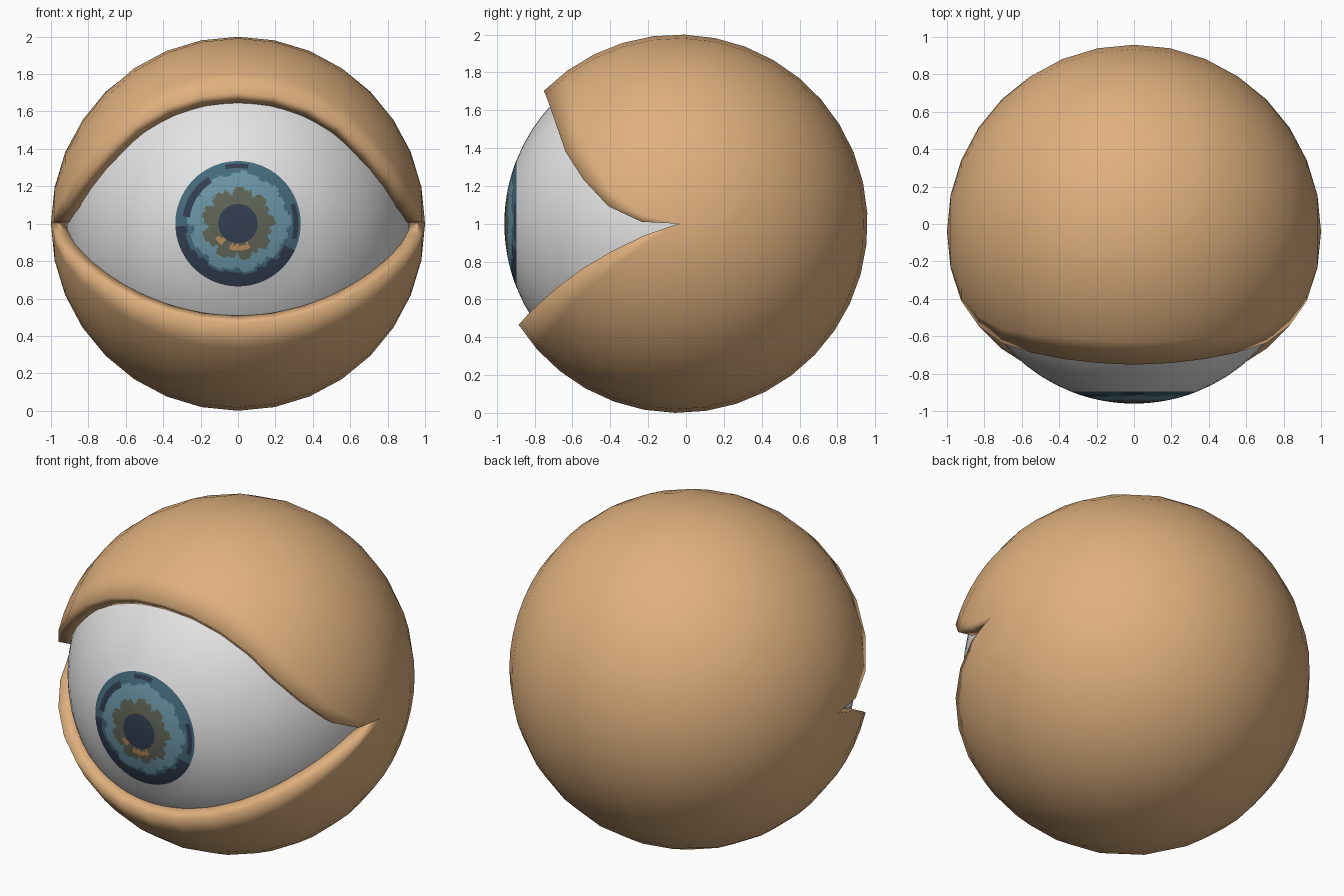
import bpy, bmesh, math
from mathutils import Vector

if "Cube" in bpy.data.objects:
    bpy.data.objects.remove(bpy.data.objects["Cube"])

C = Vector((0, -0.04, 1))      # common centre of eyeball and lids
R_EYE, R_LID, R_IN = 0.92, 1.0, 0.915
IRIS = math.asin(0.335 / R_EYE)


def material(name, rgb):
    m = bpy.data.materials.new(name)
    m.diffuse_color = (*rgb, 1)
    m.use_nodes = True
    m.node_tree.nodes["Principled BSDF"].inputs["Base Color"].default_value = m.diffuse_color
    return m


skin = material("skin", (0.74, 0.435, 0.208))
white = material("eye_white", (0.77, 0.77, 0.77))
iris_mats = [material("pupil_navy", (0.032, 0.048, 0.082)),
             material("iris_teal", (0.060, 0.147, 0.205)),
             material("iris_light_blue", (0.145, 0.300, 0.380)),
             material("iris_olive", (0.118, 0.130, 0.095)),
             material("iris_orange", (0.52, 0.27, 0.11))]


def finish(name, bm, mats):
    me = bpy.data.meshes.new(name)
    bm.to_mesh(me)
    bm.free()
    for p in me.polygons:
        p.use_smooth = True
    for m in mats:
        me.materials.append(m)
    ob = bpy.data.objects.new(name, me)
    bpy.context.collection.objects.link(ob)
    return ob


def face(bm, vs):
    vs = list(dict.fromkeys(vs))
    if len(vs) > 2:
        return bm.faces.new(vs)


# Sphere zone around the front (-y) axis, between two polar angles
def zone(name, t0, t1, rings, segs, mats, rule=None):
    bm = bmesh.new()
    grid = []
    for i in range(rings + 1):
        t = t0 + (t1 - t0) * i / rings
        s, c = math.sin(t) * R_EYE, math.cos(t) * R_EYE
        if s < 1e-6:
            grid.append([bm.verts.new(C + Vector((0, -c, 0)))] * segs)
        else:
            grid.append([bm.verts.new(C + Vector((s * math.cos(a), -c, s * math.sin(a))))
                         for a in (2 * math.pi * j / segs for j in range(segs))])
    for i in range(rings):
        for j in range(segs):
            k = (j + 1) % segs
            f = face(bm, [grid[i][j], grid[i + 1][j], grid[i + 1][k], grid[i][k]])
            if rule:
                r = R_EYE * math.sin(t0 + (t1 - t0) * (i + 0.5) / rings)
                f.material_index = rule(r, 360 * (j + 0.5) / segs)
    return finish(name, bm, mats)


# Iris pattern: ragged rings with a few patches (r = radius, a = degrees)
def iris_rule(r, a):
    q = math.radians(a)
    jag = 0.5 * math.sin(9 * q + 1) + 0.3 * math.sin(17 * q) + 0.3 * math.sin(26 * q + 2)
    if r < 0.105:
        return 0
    if r < 0.15 and (212 < a < 232 or 250 < a < 298) and r > 0.115 + 0.012 * jag:
        return 4
    if r < 0.185 + 0.025 * jag:
        return 3
    lower = 182 < a < 335
    if lower and r > 0.285 + 0.012 * jag - 0.02 * math.sin(math.radians(a - 182)):
        return 0
    if 0.262 < r < 0.295 and 122 < a < 172:
        return 0
    if 0.295 < r < 0.322 and (80 < a < 102 or a < 20 or a > 345):
        return 0
    if r < (0.25 if lower else 0.272) + 0.018 * jag:
        return 2
    return 1


zone("iris", 0, IRIS, 26, 144, iris_mats, iris_rule)
zone("eyeball", IRIS, math.pi, 28, 48, [white])

# Eyelids: one shell with poles on x; opening angle given per row, corner to middle
UPPER = [0, 3, 14, 25, 32.5, 39, 42.5, 44.2, 44.6]
LOWER = [0, -19, -22.5, -25, -27.5, -29.5, -31, -32, -32.3]
ROWS, COLS = 16, 30
bm = bmesh.new()


def lid_layer(radius):
    grid = []
    for i in range(ROWS + 1):
        k = min(i, ROWS - i)
        t = math.pi * i / ROWS
        x, r = -math.cos(t) * radius, math.sin(t) * radius
        if k == 0:
            grid.append([bm.verts.new(C + Vector((x, 0, 0)))] * (COLS + 1))
            continue
        row = []
        for j in range(COLS + 1):
            p = math.radians(UPPER[k] + (360 + LOWER[k] - UPPER[k]) * j / COLS)
            row.append(bm.verts.new(C + Vector((x, -r * math.cos(p), r * math.sin(p)))))
        grid.append(row)
    return grid


outer, inner = lid_layer(R_LID), lid_layer(R_IN)
for i in range(ROWS):
    for g in (outer, inner):
        for j in range(COLS):
            face(bm, [g[i][j], g[i + 1][j], g[i + 1][j + 1], g[i][j + 1]])
    # lid rims
    for j in (0, COLS):
        face(bm, [outer[i][j], outer[i + 1][j], inner[i + 1][j], inner[i][j]])
bmesh.ops.recalc_face_normals(bm, faces=bm.faces)
finish("eyelids", bm, [skin])
